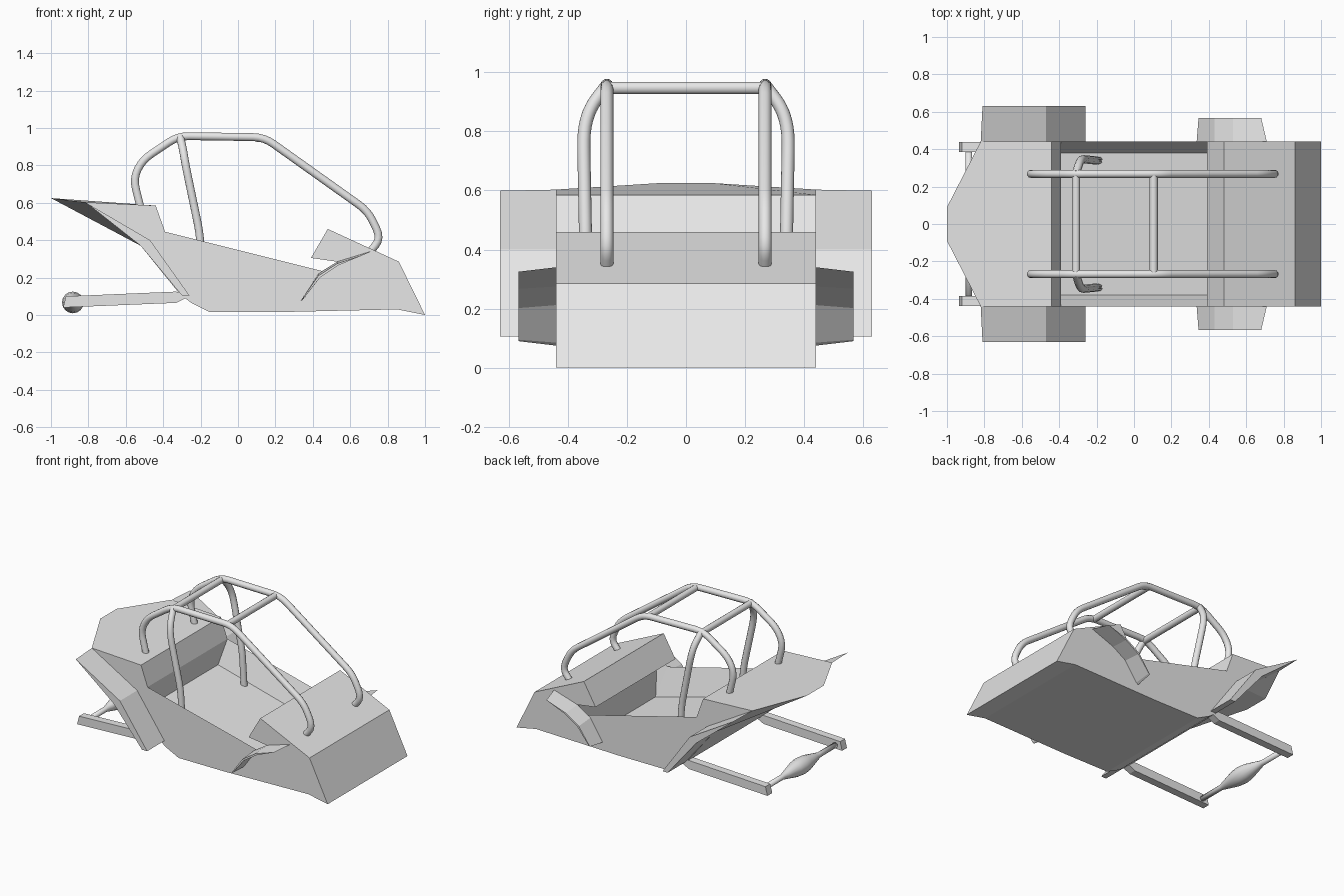
import bpy, bmesh, math
from mathutils import Vector

if "Cube" in bpy.data.objects:
    bpy.data.objects.remove(bpy.data.objects["Cube"])

grey = bpy.data.materials.new("plain_grey")
grey.diffuse_color = (0.8, 0.8, 0.8, 1)
grey.use_nodes = True
grey.node_tree.nodes["Principled BSDF"].inputs["Base Color"].default_value = grey.diffuse_color


def make_mesh(name, bm, smooth=False):
    bmesh.ops.remove_doubles(bm, verts=bm.verts, dist=0.0005)
    bmesh.ops.recalc_face_normals(bm, faces=bm.faces)
    me = bpy.data.meshes.new(name)
    bm.to_mesh(me)
    bm.free()
    me.materials.append(grey)
    for p in me.polygons:
        p.use_smooth = smooth
    ob = bpy.data.objects.new(name, me)
    bpy.context.collection.objects.link(ob)
    return ob


def tube(name, pts, r=0.022):
    cu = bpy.data.curves.new(name, 'CURVE')
    cu.dimensions = '3D'
    cu.bevel_depth = r
    cu.bevel_resolution = 3
    cu.use_fill_caps = True
    sp = cu.splines.new('POLY')
    sp.points.add(len(pts) - 1)
    for p, c in zip(sp.points, pts):
        p.co = (*c, 1)
    sp.use_smooth = True
    cu.materials.append(grey)
    ob = bpy.data.objects.new(name, cu)
    bpy.context.collection.objects.link(ob)


def rounded(pts, cut=0.06, n=4):
    """Round the corners of a path."""
    pts = [Vector(p) for p in pts]
    out = [pts[0]]
    for a, b, c in zip(pts, pts[1:], pts[2:]):
        p = b + (a - b).normalized() * min(cut, (a - b).length * 0.45)
        q = b + (c - b).normalized() * min(cut, (c - b).length * 0.45)
        for i in range(n + 1):
            t = i / n
            out.append(p * (1 - t) ** 2 + b * 2 * t * (1 - t) + q * t * t)
    return out + [pts[-1]]


def loft(name, inner, outer):
    """Solid between two matching outlines given as 3D points."""
    bm = bmesh.new()
    a = [bm.verts.new(p) for p in inner]
    b = [bm.verts.new(p) for p in outer]
    n = len(a)
    for i in range(n):
        bm.faces.new((a[i], a[(i + 1) % n], b[(i + 1) % n], b[i]))
    bm.faces.new(a)
    bm.faces.new(b)
    return make_mesh(name, bm)


# Body shell: (x, z, half width) running along the centre, around the cockpit
W = 0.44
strip = [(1, 0, W), (0.86, 0.285, W), (0.48, 0.46, W), (0.39, 0.305, W),
         (0.53, 0.285, W), (0.50, 0.035, 0.38), (-0.42, 0.28, 0.38),
         (-0.39, 0.445, W), (-0.44, 0.585, W), (-0.82, 0.603, W),
         (-1, 0.625, 0.09), (-0.52, 0.37, W), (-0.31, 0.11, W),
         (-0.25, 0.065, W), (-0.15, 0.015, W), (0.2, 0.015, W), (0.85, 0.03, W)]
bm = bmesh.new()
sides = {s: [bm.verts.new((x, s * w, z)) for x, z, w in strip] for s in (-1, 1)}
n = len(strip)
L, R = sides[-1], sides[1]
for i in range(n):
    j = (i + 1) % n
    if i in (8, 9, 10):
        continue
    bm.faces.new((L[i], L[j], R[j], R[i]))
bm.faces.new((L[8], L[9], L[10], R[10], R[9], R[8]))     # rear deck
bm.faces.new((L[10], L[11], R[11], R[10]))               # tail underside
for s, v in sides.items():
    rim = bm.verts.new((0.45, s * W, 0.235))
    bm.faces.new(v[0:5] + [rim, v[7], v[8], v[9]] + v[11:])  # flank
    bm.faces.new((v[9], v[10], v[11]))                   # tail corner
    bm.faces.new((v[4], v[5], rim))                      # inner walls
    bm.faces.new((rim, v[5], v[6], v[7]))
make_mesh("body_shell", bm)

rear_arch = [(-0.82, 0.603), (-0.47, 0.40), (-0.26, 0.105), (-0.30, 0.105), (-0.52, 0.37)]
front_in = [(0.71, 0.34), (0.53, 0.285), (0.43, 0.22), (0.335, 0.075),
            (0.35, 0.085), (0.44, 0.212), (0.54, 0.275)]
front_out = [(0.68, 0.325), (0.53, 0.275), (0.43, 0.21), (0.345, 0.09),
             (0.355, 0.095), (0.44, 0.202), (0.54, 0.267)]
arm = [(-0.92, 0.10), (-0.33, 0.125), (-0.26, 0.10), (-0.33, 0.065), (-0.935, 0.04)]

for s, side in ((-1, "right"), (1, "left")):
    # Wheel arches
    loft("rear_fender_" + side, [(x, s * 0.43, z) for x, z in rear_arch],
         [(x + (0.01 if i == 0 else 0), s * 0.63, z - (0.004 if i == 0 else 0))
          for i, (x, z) in enumerate(rear_arch)])
    loft("front_fender_" + side, [(x, s * 0.44, z) for x, z in front_in],
         [(x, s * 0.567, z) for x, z in front_out])
    # Trailing arm
    loft("trailing_arm_" + side, [(x, s * 0.385, z) for x, z in arm],
         [(x, s * 0.438, z) for x, z in arm])
    # Roll cage side rail and hoop leg
    y = s * 0.268
    rail = [(0.70, 0.33), (0.765, 0.41), (0.695, 0.555), (0.14, 0.95),
            (-0.32, 0.957), (-0.51, 0.83), (-0.56, 0.73), (-0.52, 0.57)]
    tube("cage_rail_" + side, rounded([(x, y, z) for x, z in rail]))
    tube("cage_leg_" + side, rounded([(-0.31, y, 0.955), (-0.293, s * 0.325, 0.88),
                                      (-0.28, s * 0.347, 0.80), (-0.205, s * 0.34, 0.44),
                                      (-0.19, s * 0.34, 0.20)]))

# Cage cross bars
for name, x in (("cage_rear_bar", -0.31), ("cage_front_bar", 0.105)):
    tube(name, [(x, -0.268, 0.947), (x, 0.268, 0.947)])

# Rear axle with a bulged middle, turned around the y axis
prof = [(-0.40, 0.018), (-0.2, 0.018), (-0.16, 0.028), (-0.06, 0.052), (0, 0.058),
        (0.06, 0.052), (0.16, 0.028), (0.2, 0.018), (0.40, 0.018)]
bm = bmesh.new()
N = 16
rings = [[bm.verts.new((-0.883 + r * math.cos(k * math.tau / N), y,
                        0.067 + r * math.sin(k * math.tau / N))) for k in range(N)]
         for y, r in prof]
for a, b in zip(rings, rings[1:]):
    for k in range(N):
        bm.faces.new((a[k], a[(k + 1) % N], b[(k + 1) % N], b[k]))
bm.faces.new(rings[0])
bm.faces.new(rings[-1])
make_mesh("rear_axle", bm, smooth=True)
